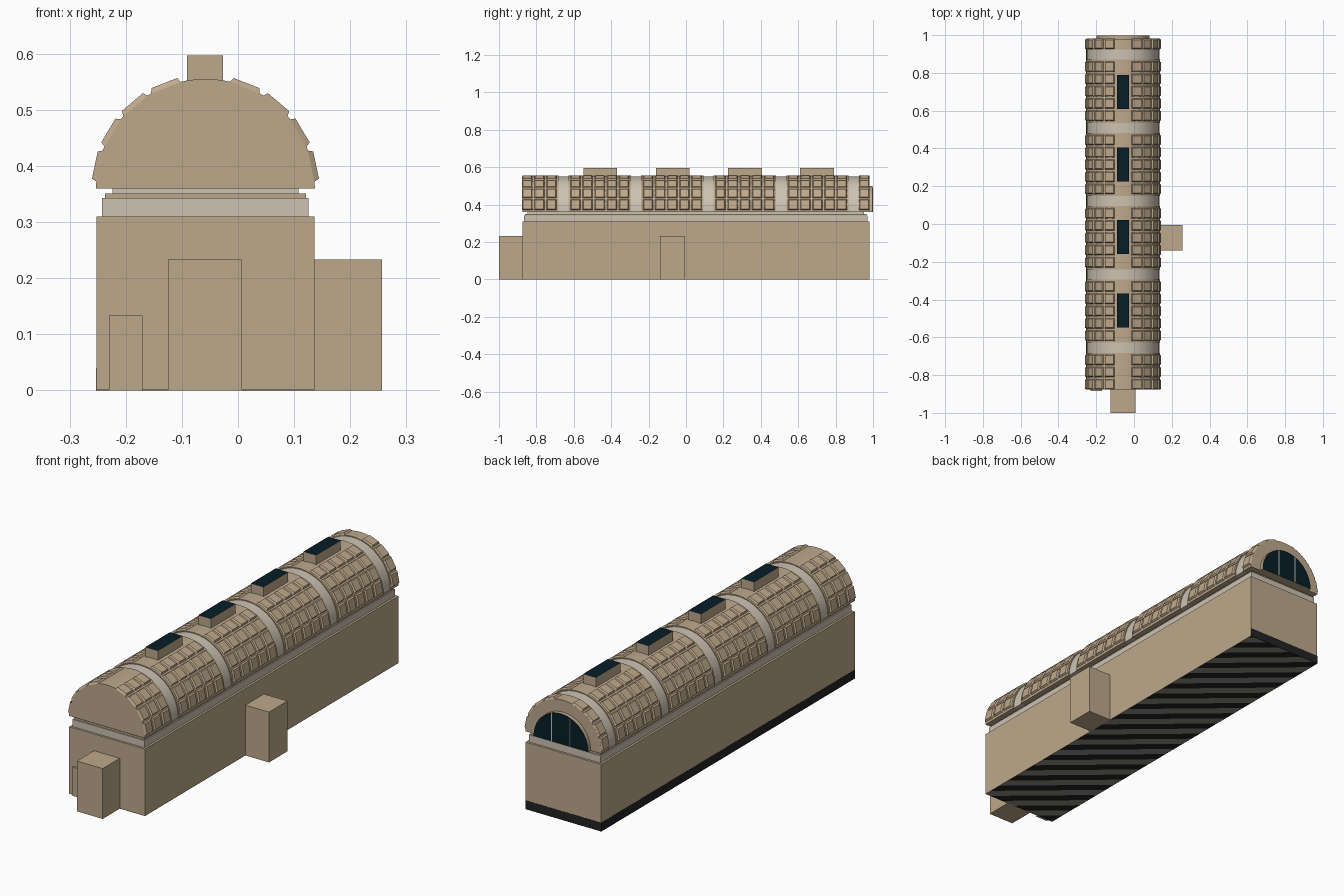
import bpy, bmesh
from math import pi, sin, cos, radians, floor

if "Cube" in bpy.data.objects:
    bpy.data.objects.remove(bpy.data.objects["Cube"], do_unlink=True)


def material(name, rgb):
    m = bpy.data.materials.new(name)
    m.use_nodes = True
    m.diffuse_color = (*rgb, 1)
    m.node_tree.nodes["Principled BSDF"].inputs["Base Color"].default_value = (*rgb, 1)
    return m


stone = material("tan stone", (0.515, 0.395, 0.26))
trim = material("pale plaster", (0.61, 0.54, 0.45))
glass = material("dark blue glass", (0.002, 0.013, 0.021))
black = material("black plinth", (0.016, 0.016, 0.016))
grey = material("grey floor", (0.27, 0.255, 0.23))

CX, SPRING = -0.058, 0.36          # vault axis
FRONT, BACK = -0.875, 0.98         # ends of the hall
HALF = 0.194
LEFT, RIGHT = CX - HALF, CX + HALF


def finish(name, bm, *mats):
    bmesh.ops.recalc_face_normals(bm, faces=bm.faces)
    mesh = bpy.data.meshes.new(name)
    bm.to_mesh(mesh)
    bm.free()
    for m in mats:
        mesh.materials.append(m)
    ob = bpy.data.objects.new(name, mesh)
    bpy.context.collection.objects.link(ob)
    return ob


def box(name, x, y, z, *mats):
    bm = bmesh.new()
    for v in bmesh.ops.create_cube(bm, size=1)["verts"]:
        v.co = [r[0] if c < 0 else r[1] for c, r in zip(v.co, (x, y, z))]
    return finish(name, bm, *mats)


def half_disc(name, r, y0, y1, *mats, steps=40):
    """Solid half cylinder along y, sitting on the springing line."""
    bm = bmesh.new()
    rim = [bm.verts.new((CX + r * cos(pi * i / steps), y0, SPRING + r * sin(pi * i / steps)))
           for i in range(steps + 1)]
    face = bm.faces.new(rim)
    new = bmesh.ops.extrude_face_region(bm, geom=[face])["geom"]
    for v in new:
        if isinstance(v, bmesh.types.BMVert):
            v.co.y = y1
    ob = finish(name, bm, *mats)
    bpy.ops.object.select_all(action='DESELECT')
    ob.select_set(True)
    bpy.context.view_layer.objects.active = ob
    bpy.ops.object.shade_smooth_by_angle(angle=radians(30))
    return ob


def ring_box(name, inset, z0, z1, mat):
    """Box around the hall plan, drawn in from the walls."""
    return box(name, (LEFT + inset, RIGHT - inset),
               (FRONT + inset, BACK - inset), (z0, z1), mat)


# Hall walls and cornice
ring_box("hall_walls", 0, 0.0005, 0.31, stone)
ring_box("cornice_lower", 0.010, 0.31, 0.343, trim)
ring_box("cornice_middle", 0.015, 0.343, 0.351, stone)
ring_box("cornice_upper", 0.028, 0.351, SPRING, trim)

# Underside with diagonal black and grey stripes
STRIPE = 0.06
bm = bmesh.new()
bm.faces.new([bm.verts.new((x, y, 0)) for x, y in
              ((LEFT, FRONT), (LEFT, BACK), (RIGHT, BACK), (RIGHT, FRONT))])
for i in range(-20, 21):
    bmesh.ops.bisect_plane(bm, geom=bm.verts[:] + bm.edges[:] + bm.faces[:],
                           plane_co=(0, i * STRIPE, 0), plane_no=(0.87, 1, 0))
for f in bm.faces:
    c = f.calc_center_median()
    f.material_index = floor((c.y + 0.87 * c.x) / STRIPE) % 2
underside = finish("underside", bm, black, grey)
underside.data.flip_normals() if underside.data.polygons[0].normal.z > 0 else None

# Black plinth strips on the left side and back
box("plinth_side", (LEFT - 0.001, LEFT), (FRONT + 0.001, BACK), (0, 0.04), black)
box("plinth_back", (LEFT, RIGHT), (BACK, BACK + 0.001), (0, 0.04), black)

# Vault bays with recessed pale ribs between them
ribs = [-0.655 + 0.388 * k for k in range(5)]
RIB = 0.027
starts = [FRONT] + [y + RIB for y in ribs]
ends = [y - RIB for y in ribs] + [BACK]
for i, (a, b) in enumerate(zip(starts, ends)):
    half_disc(f"vault_bay_{i}", 0.195, a, b, stone)
for i, y in enumerate(ribs):
    half_disc(f"vault_rib_{i}", 0.191, y - RIB, y + RIB, trim)

# Coffer blocks with sloped sides, four columns on each side of the crown
rows = [ribs[0] - 0.064 - 0.065 * i for i in range(3)]
rows += [y + 0.064 + 0.065 * i for y in ribs[:4] for i in range(5)]
rows.append(0.953)


def coffer(bm, y, a0, a1):
    def ring(r, grow, half):
        return [bm.verts.new((CX + r * cos(a), yy, SPRING + r * sin(a)))
                for a, yy in ((a0 - grow, y - half), (a1 + grow, y - half),
                              (a1 + grow, y + half), (a0 - grow, y + half))]
    low = ring(0.1945, radians(0.9), 0.028)
    top = ring(0.203, radians(-0.5), 0.022)
    bm.faces.new(top)
    for i in range(4):
        j = (i + 1) % 4
        bm.faces.new((low[i], low[j], top[j], top[i]))


bm = bmesh.new()
for y in rows:
    for k in range(4):
        first = radians(4.4 + 18.9 * k)
        last = first + radians(15)
        coffer(bm, y, first, last)
        coffer(bm, y, pi - last, pi - first)
finish("coffers", bm, stone)

# Roof lights with glass on top
for i, y in enumerate((-0.458, -0.07, 0.315, 0.70)):
    ob = box(f"roof_light_{i}", (-0.091, -0.027), (y - 0.09, y + 0.09), (0.54, 0.597), stone, glass)
    for p in ob.data.polygons:
        p.material_index = int(p.normal.z > 0.9)

# Half-round back window with mullions
window = half_disc("back_window", 0.14, BACK, 0.998, stone, glass)
for p in window.data.polygons:
    p.material_index = int(p.normal.y > 0.9)
for i, dx in enumerate((-0.047, 0.047)):
    box(f"mullion_{i}", (CX + dx - 0.002, CX + dx + 0.002), (0.996, 1.0), (SPRING, SPRING + 0.131), trim)

# Porches and small door
box("front_porch", (-0.125, 0.007), (-1.0, FRONT), (0, 0.233), stone)
box("side_porch", (RIGHT, 0.257), (-0.14, -0.005), (0, 0.233), stone)
box("small_door", (-0.23, -0.17), (FRONT - 0.009, FRONT), (0, 0.133), stone)
